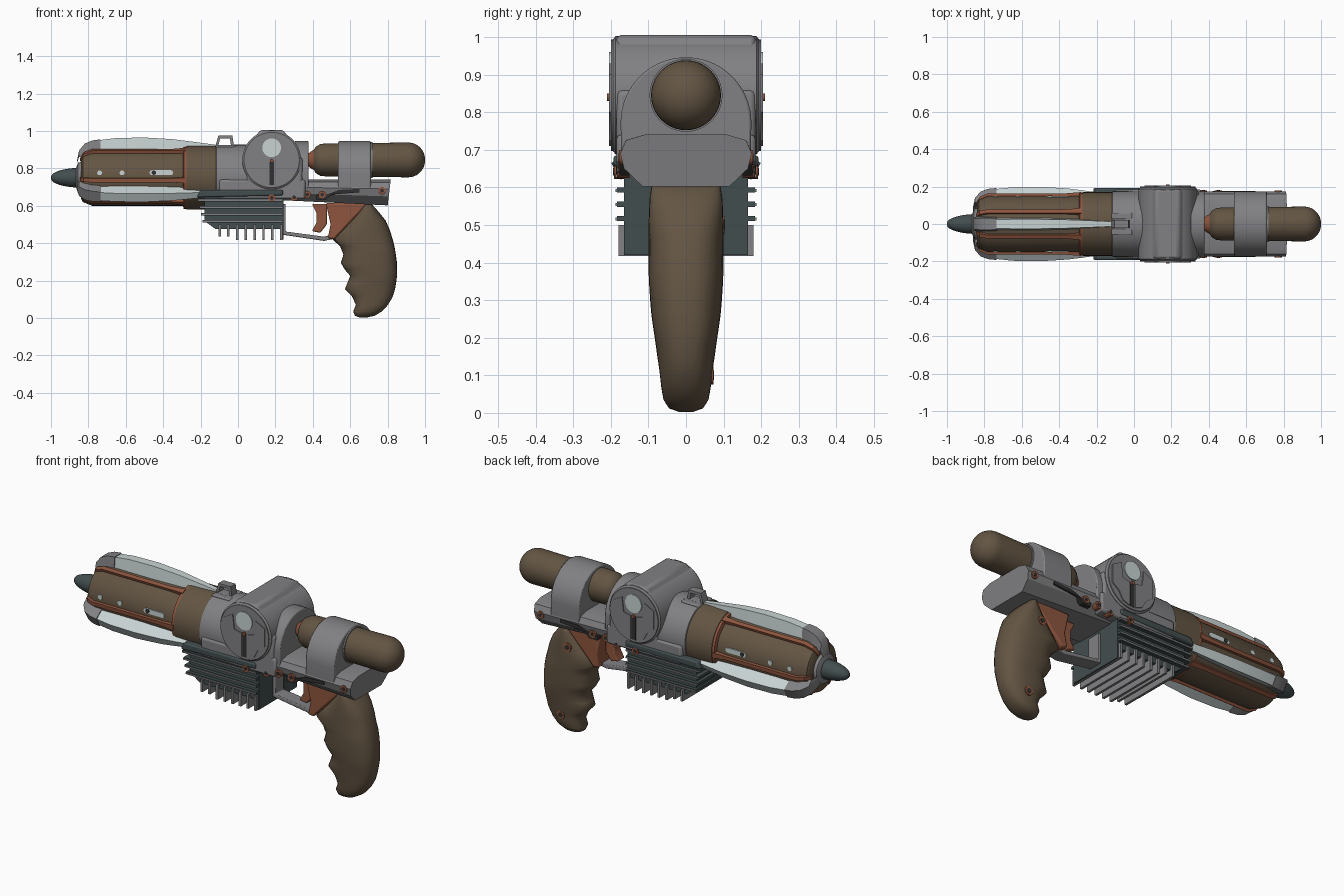
import bpy, bmesh
from math import sin, cos, pi, radians
from mathutils import Matrix, Vector

if "Cube" in bpy.data.objects:
    bpy.data.objects.remove(bpy.data.objects["Cube"])


def material(name, *rgb):
    m = bpy.data.materials.new(name)
    m.use_nodes = True
    m.diffuse_color = (*rgb, 1)
    m.node_tree.nodes["Principled BSDF"].inputs["Base Color"].default_value = (*rgb, 1)
    return m


GREY = material("grey metal", .22, .22, .23)
BROWN = material("brown", .125, .09, .056)
COPPER = material("copper", .27, .09, .048)
PALE = material("pale enamel", .58, .65, .65)
TEAL = material("dark teal", .055, .075, .078)
DARK = material("dark slot", .03, .03, .032)
AXIS = .75


def finish(name, bm, mat, bevel=0, matrix=None, angle=35):
    bmesh.ops.recalc_face_normals(bm, faces=bm.faces)
    if matrix:
        bm.transform(matrix)
    me = bpy.data.meshes.new(name)
    bm.to_mesh(me)
    bm.free()
    me.materials.append(mat)
    me.shade_smooth()
    me.set_sharp_from_angle(angle=radians(angle))
    ob = bpy.data.objects.new(name, me)
    bpy.context.scene.collection.objects.link(ob)
    if bevel:
        mod = ob.modifiers.new("bevel", "BEVEL")
        mod.width, mod.segments, mod.limit_method = bevel, 2, "ANGLE"
    return ob


def loft(name, rings, mat, **kw):
    """Skin a list of equal-length point rings and cap both ends."""
    bm = bmesh.new()
    rows = [[bm.verts.new(p) for p in ring] for ring in rings]
    n = len(rows[0])
    for a, b in zip(rows, rows[1:]):
        for i in range(n):
            j = (i + 1) % n
            bm.faces.new((a[i], a[j], b[j], b[i]))
    bm.faces.new(rows[0])
    bm.faces.new(rows[-1])
    return finish(name, bm, mat, **kw)


def prism_x(name, pts, x0, x1, mat, **kw):
    return loft(name, [[(x, y, z) for y, z in pts] for x in (x0, x1)], mat, **kw)


def prism_y(name, pts, y0, y1, mat, **kw):
    return loft(name, [[(x, y, z) for x, z in pts] for y in (y0, y1)], mat, **kw)


def box(name, x, y, z, mat, **kw):
    corners = [(x[0], z[0]), (x[1], z[0]), (x[1], z[1]), (x[0], z[1])]
    return prism_y(name, corners, y[0], y[1], mat, **kw)


def circle(x, z, r, n=40, start=0, sweep=2 * pi):
    steps = n if sweep >= 2 * pi else n - 1
    return [(x + r * cos(start + sweep * i / steps), z + r * sin(start + sweep * i / steps))
            for i in range(n)]


def lathe(name, profile, z, mat, n=40):
    rings = [[(x, y, h) for y, h in circle(0, z, r, n)] for x, r in profile]
    return loft(name, rings, mat)


def blade(name, profile, inner, mat, turn, **kw):
    """Radial rib along the barrel; profile rows are x, outer radius, half width."""
    m = Matrix.Translation((0, 0, AXIS)) @ Matrix.Rotation(radians(turn), 4, "X")
    rings = [[(x, -w, min(inner, r - .01)), (x, w, min(inner, r - .01)), (x, w * .75, r), (x, -w * .75, r)]
             for x, r, w in profile]
    return loft(name, rings, mat, matrix=m, **kw)


def mirrored(fn, name, *args, **kw):
    """Build a side detail on both flanks."""
    for side, label in ((-1, "front"), (1, "back")):
        fn(f"{label}_{name}", side, *args, **kw)


def side_plate(name, side, pts, y0, y1, mat, **kw):
    prism_y(name, pts, side * y0, side * y1, mat, **kw)


# Barrel and nose
lathe("barrel", [(-.84, .11), (-.83, .13), (-.78, .15), (-.28, .15)], AXIS, BROWN)
lathe("barrel_collar", [(-.28, .155), (-.275, .17), (-.11, .17)], AXIS, BROWN)
lathe("collar_band", [(-.295, .15), (-.29, .167), (-.275, .167), (-.272, .15)], AXIS, COPPER)
lathe("nose_hub", [(-.865, .055), (-.855, .08), (-.82, .09)], AXIS, GREY)
nose = [(-1 + .16 * (1 - cos(t)), .004 + .049 * sin(t)) for t in [i * pi / 16 for i in range(9)]]
lathe("nose_tip", nose + [(-.82, .053)], AXIS, TEAL, 32)

# Three pale fins, their end caps and flanking copper ribs
FIN = [(-.75, .2, .033), (-.65, .212, .034), (-.5, .215, .034), (-.35, .206, .03), (-.2, .187, .022), (-.04, .165, .013)]
CAP = [(-.862, .085, .03), (-.85, .145, .038), (-.82, .182, .042), (-.78, .199, .042), (-.735, .205, .04)]
RIB = [(-.845, .11, .012), (-.825, .145, .014), (-.78, .164, .014), (-.36, .164, .014), (-.28, .17, .02)]
for i, turn in enumerate((0, 120, 240)):
    blade(f"fin_{i}", FIN, .13, PALE, turn)
    blade(f"fin_cap_{i}", CAP, .11, GREY, turn)
    for s in (-1, 1):
        blade(f"copper_rib_{i}_{'left' if s > 0 else 'right'}", RIB, .12, COPPER, turn + s * 25)

# Barrel vents
for i, x in enumerate((-.74, -.62)):
    mirrored(side_plate, f"vent_hole_{i}", circle(x, .776, .013, 16), .14, .151, PALE)
slot = circle(-.36, .777, .013, 8, -pi / 2, pi) + circle(-.46, .777, .013, 8, pi / 2, pi)
mirrored(side_plate, "vent_slot", slot, .14, .151, PALE)
mirrored(side_plate, "vent_slot_end", circle(-.45, .777, .012, 16), .14, .153, DARK)

# Receiver
lathe("receiver_sleeve", [(-.12, .165), (-.115, .175), (.08, .178)], AXIS, GREY)
box("receiver_block", (-.1, .36), (-.185, .185), (.635, .74), GREY, bevel=.012)
drum = circle(.18, .845, .157, 48)
loft("drum", [[(x, y, z) for x, z in circle(.18, .845, r, 48)]
              for y, r in ((-.2, .14), (-.188, .157), (.188, .157), (.2, .14))], GREY)
ridge = [(.06, .93), (.12, 1.005), (.24, 1.005), (.3, .93)]
prism_y("drum_ridge", ridge, -.185, .185, GREY, bevel=.012)
box("drum_base", (.045, .345), (-.185, .185), (.66, .86), GREY, bevel=.015)

# Drum side covers, windows and pins
mirrored(side_plate, "drum_cover", circle(.18, .845, .148, 48), .19, .2, GREY)
for s in (-1, 1):
    panel = [(.18 + s * x, z) for x, z in
             ((.016, .71), (.06, .725), (.085, .77), (.125, .8), (.125, .9), (.07, .93), (.06, .85), (.016, .84))]
    mirrored(side_plate, f"cover_panel_{'left' if s > 0 else 'right'}", panel, .199, .205, GREY)
mirrored(side_plate, "window", circle(.18, .91, .05, 28), .199, .205, PALE)
mirrored(side_plate, "cover_groove", [(.168, .71), (.192, .71), (.192, .835), (.168, .835)], .199, .201, DARK)
mirrored(side_plate, "cover_pin", circle(.18, .84, .01, 12), .2, .21, COPPER)

# Sight loop on top
loop = [(-.125, .905), (-.105, .975), (-.03, .975), (-.02, .905), (-.035, .905), (-.043, .96), (-.095, .96), (-.11, .905)]
prism_y("sight_loop", loop, -.022, .022, GREY)
for s in (-1, 1):
    box(f"sight_foot_{'back' if s > 0 else 'front'}", (-.12, -.01), (s * .025, s * .06), (.89, .925), GREY, bevel=.006)

# Rear deck, arch wall and clamp
half = [(.11, .74), (.16, .725), (.175, .69), (.165, .65), (.115, .602)]
section = half + [(-y, z) for y, z in reversed(half)]
loft("rear_deck", [[(x + (tilt * (z - .6)), y, z + lift * (.74 - z)) for y, z in section]
                   for x, tilt, lift in ((.24, 0, .2), (.8, .12, 0))], GREY, angle=20)
arch = [(-.172, .68), (.172, .68)] + circle(0, .772, .174, 32, 0, pi)
prism_x("arch_wall", arch, .3, .378, GREY, bevel=.006)
prism_x("tube_clamp", arch, .535, .71, GREY, bevel=.006)

# Rear tube
dome = [(.91 + .09 * sin(t), .003 + .09 * cos(t)) for t in [i * pi / 18 for i in range(10)]]
lathe("rear_tube", [(.4, .045), (.415, .07), (.44, .085), (.47, .088)] + dome, .845, BROWN)
lathe("tube_tip", [(.37, .03), (.39, .045), (.415, .06)], .845, COPPER, 24)
lathe("clamp_lip", [(.705, .097), (.718, .097)], .845, GREY)

# Heat sink with horizontal and hanging fins
core = [(-.18, .67), (-.18, .52), (-.12, .475), (.23, .475), (.23, .67)]
prism_y("heat_sink_core", core, -.165, .165, TEAL)
for i in range(4):
    z = .51 + i * .038
    box(f"heat_sink_shelf_{i}", (-.19 - i * .008, .24), (-.184, .184), (z, z + .014), TEAL)
    for s in (-1, 1):
        box(f"shelf_edge_{i}_{'back' if s > 0 else 'front'}", (-.19 - i * .008, .24), (s * .183, s * .187), (z + .002, z + .01), GREY)
for i in range(8):
    x = -.105 + i * .047
    box(f"hanging_fin_{i}", (x, x + .013), (-.18, .18), (.418 if i > 1 else .435, .5), GREY)
box("heat_sink_end", (.228, .243), (-.165, .165), (.42, .66), TEAL)
bracket = [(-.2, .685), (.24, .685), (.24, .655), (-.22, .645)]
prism_y("side_bracket", bracket, -.193, .193, TEAL, bevel=.008)

# Trigger and guard
guard = [(.24, .61), (.24, .445), (.46, .412), (.52, .425), (.5, .445), (.46, .435), (.255, .462), (.255, .61)]
prism_y("trigger_guard", guard, -.04, .04, GREY, bevel=.004)
trigger = [(.395, .61), (.42, .56), (.42, .51), (.395, .465), (.44, .455), (.475, .5), (.475, .61)]
prism_y("trigger", trigger, -.03, .03, COPPER, bevel=.006)

# Grip with finger grooves: height, front edge, back edge, half width
GRIP = [(.003, .65, .69, .02), (.012, .625, .73, .045), (.035, .616, .77, .06), (.07, .63, .802, .066),
        (.115, .61, .828, .071), (.155, .572, .84, .077), (.185, .584, .845, .081), (.225, .6, .85, .087),
        (.26, .57, .85, .092), (.295, .55, .85, .095), (.34, .564, .844, .098), (.385, .545, .836, .1),
        (.42, .505, .827, .1), (.47, .55, .812, .1), (.52, .595, .79, .099), (.57, .64, .75, .097), (.615, .68, .71, .09)]


def grip_ring(z, front, back, w, n=32):
    def soft(v):
        return abs(v) ** .8 * (1 if v > 0 else -1)
    mid, rad = (front + back) / 2, (back - front) / 2
    return [(mid + rad * soft(cos(t)), w * soft(sin(t)), z) for t in [2 * pi * i / n for i in range(n)]]


loft("grip", [grip_ring(*row) for row in GRIP], BROWN, angle=70)
throat = [(.47, .615), (.69, .615), (.68, .595), (.515, .42), (.48, .425), (.495, .5)]
prism_y("grip_throat", throat, -.078, .078, COPPER, bevel=.01)

# Deck rail and screws
rail = [(.42, .632), (.47, .632), (.5, .66), (.65, .672), (.65, .69), (.54, .685), (.48, .66), (.42, .655)]
mirrored(side_plate, "deck_rail", rail, .15, .177, DARK)
for i, (x, z, y) in enumerate(((.18, .642, .192), (.3, .645, .184), (.37, .66, .18), (.45, .66, .18), (.77, .68, .178))):
    mirrored(side_plate, f"screw_ring_{i}", circle(x, z, .02, 20), .15, y, COPPER)
    mirrored(side_plate, f"screw_core_{i}", circle(x, z, .01, 12), .15, y + .002, DARK)
for i, (x, z, y) in enumerate(((.66, .5, .1), (.72, .1, .071))):
    side_plate(f"grip_screw_{i}", 1, circle(x, z, .024, 20), y - .03, y + .002, COPPER)
    side_plate(f"grip_screw_core_{i}", 1, circle(x, z, .013, 12), y - .03, y + .004, DARK)
